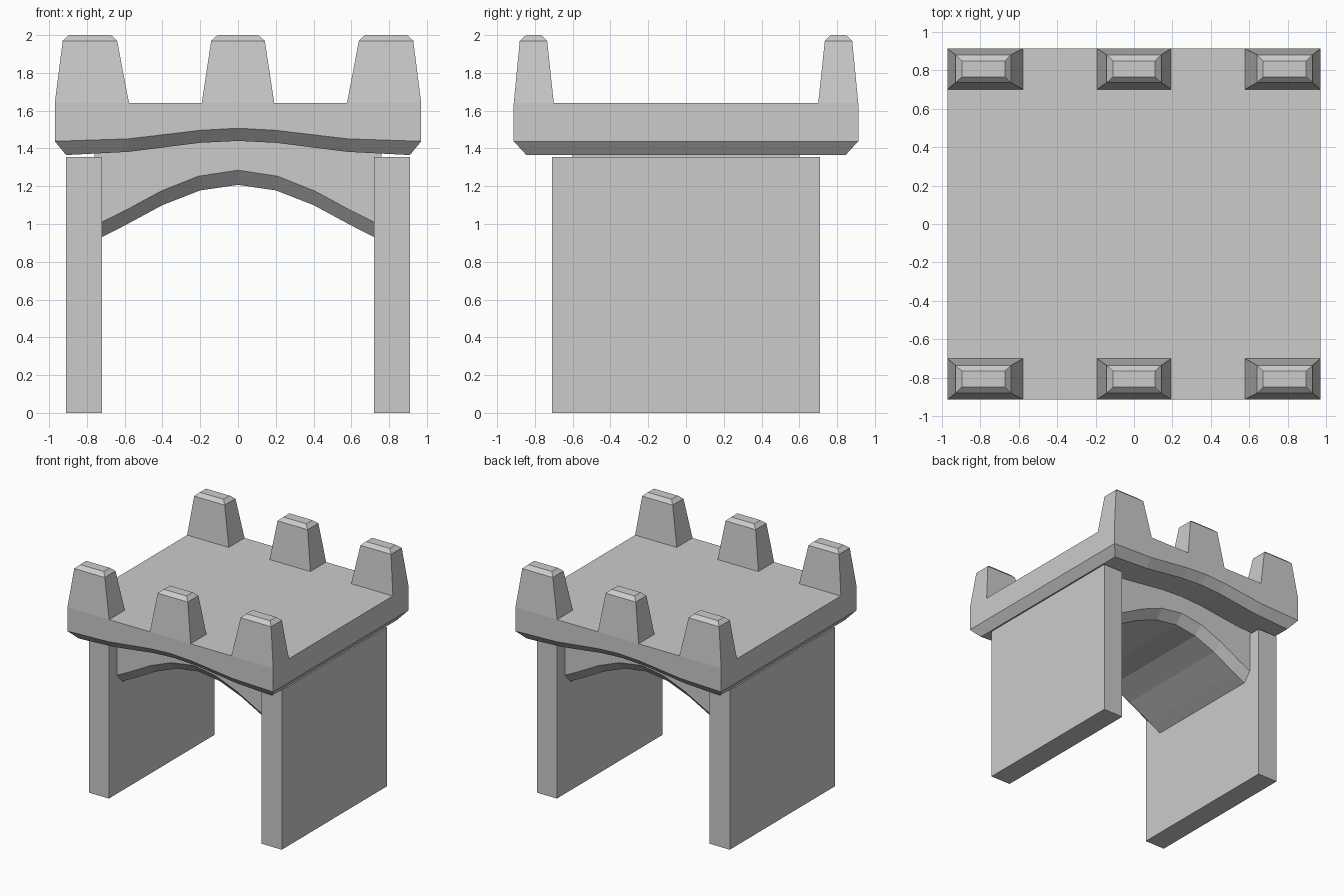
import bpy, bmesh

if "Cube" in bpy.data.objects:
    bpy.data.objects.remove(bpy.data.objects["Cube"])


def add_object(name, verts, faces):
    mesh = bpy.data.meshes.new(name)
    mesh.from_pydata(verts, [], faces)
    bm = bmesh.new()
    bm.from_mesh(mesh)
    bmesh.ops.recalc_face_normals(bm, faces=bm.faces)
    bm.to_mesh(mesh)
    bm.free()
    obj = bpy.data.objects.new(name, mesh)
    bpy.context.collection.objects.link(obj)
    return obj


def chamfered_slab(name, half, y_out, y_in):
    """Loft along x. half: (x, top z, rim z, bottom x, bottom z) from centre outward."""
    mirrored = [(-x, t, r, -bx, b) for x, t, r, bx, b in half[:0:-1]]
    stations = mirrored + half
    verts, faces = [], []
    for x, t, r, bx, b in stations:
        verts += [(x, -y_out, t), (x, -y_out, r), (bx, -y_in, b),
                  (bx, y_in, b), (x, y_out, r), (x, y_out, t)]
    for i in range(len(stations) - 1):
        a, c = i * 6, i * 6 + 6
        for j in range(6):
            k = (j + 1) % 6
            faces.append((a + j, a + k, c + k, c + j))
    for e in (0, (len(stations) - 1) * 6):
        faces += [(e, e + 1, e + 4, e + 5), (e + 1, e + 2, e + 3, e + 4)]
    return add_object(name, verts, faces)


def stacked_rects(name, levels):
    """Loft rectangles (x0, x1, y0, y1, z) upward."""
    verts, faces = [], []
    for x0, x1, y0, y1, z in levels:
        verts += [(x0, y0, z), (x1, y0, z), (x1, y1, z), (x0, y1, z)]
    for i in range(len(levels) - 1):
        for j in range(4):
            a, k = i * 4, (j + 1) % 4
            faces.append((a + j, a + k, a + 4 + k, a + 4 + j))
    n = len(verts)
    faces += [(0, 1, 2, 3), (n - 4, n - 3, n - 2, n - 1)]
    return add_object(name, verts, faces)


# Side walls
for side, x in (("left", -0.815), ("right", 0.815)):
    rect = (x - 0.095, x + 0.095, -0.71, 0.71)
    stacked_rects(side + "_wall", [rect + (0.0,), rect + (1.355,)])

# Deck with gently arched, chamfered underside
chamfered_slab("deck", [
    (0.0, 1.64, 1.507, 0.0, 1.44),
    (0.20, 1.64, 1.496, 0.20, 1.43),
    (0.58, 1.64, 1.451, 0.58, 1.382),
    (0.97, 1.64, 1.438, 0.91, 1.365)], 0.912, 0.845)

# Arch between the walls
chamfered_slab("arch", [
    (0.0, 1.46, 1.285, 0.0, 1.207),
    (0.21, 1.45, 1.253, 0.20, 1.178),
    (0.41, 1.42, 1.173, 0.40, 1.10),
    (0.60, 1.40, 1.07, 0.60, 0.992),
    (0.76, 1.39, 0.99, 0.76, 0.91)], 0.60, 0.53)

# Tapered battlements along front and back edges
columns = {"left": ((-0.97, -0.577), (-0.928, -0.64), (-0.895, -0.672)),
           "middle": ((-0.192, 0.192), (-0.142, 0.142), (-0.108, 0.108)),
           "right": ((0.577, 0.97), (0.64, 0.928), (0.672, 0.895))}
depths = ((0.70, 0.912), (0.735, 0.88), (0.765, 0.847))
for row, s in (("front", -1), ("back", 1)):
    for col, spans in columns.items():
        stacked_rects(f"{row}_{col}_battlement", [
            (x0, x1, s * y0, s * y1, z)
            for (x0, x1), (y0, y1), z in zip(spans, depths, (1.64, 1.97, 2.0))])
